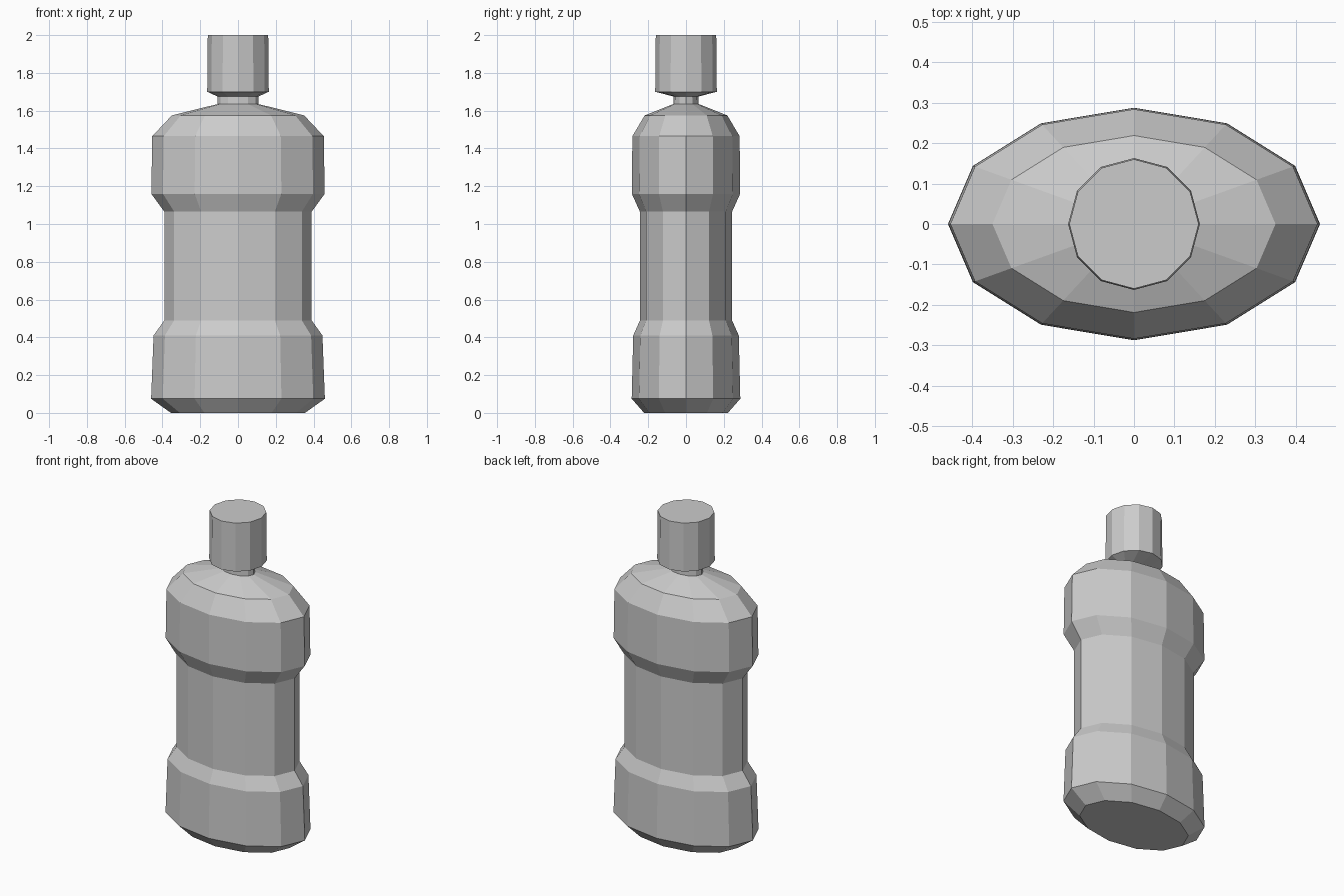
import bpy, bmesh
from math import cos, sin, pi

if "Cube" in bpy.data.objects:
    bpy.data.objects.remove(bpy.data.objects["Cube"])

SIDES = 12


def loft(name, rings, close_bottom=False, close_top=False):
    """Flat-shaded stack of elliptical rings given as (rx, ry, z)."""
    bm = bmesh.new()
    loops = [[bm.verts.new((rx * cos(2 * pi * i / SIDES), ry * sin(2 * pi * i / SIDES), z))
              for i in range(SIDES)] for rx, ry, z in rings]
    for lo, hi in zip(loops, loops[1:]):
        for i in range(SIDES):
            j = (i + 1) % SIDES
            bm.faces.new((lo[i], lo[j], hi[j], hi[i]))
    if close_bottom:
        bm.faces.new(loops[0][::-1])
    if close_top:
        bm.faces.new(loops[-1])
    mesh = bpy.data.meshes.new(name)
    bm.to_mesh(mesh)
    bm.free()
    obj = bpy.data.objects.new(name, mesh)
    bpy.context.collection.objects.link(obj)
    return obj


# Oval body: base, lower bulge, waist, upper bulge, shoulders and neck
RATIO = 0.625
NECK = (0.108, 0.066, 1.675)
profile = [(0.355, 0.0), (0.46, 0.075), (0.447, 0.41), (0.39, 0.49), (0.39, 1.065),
           (0.459, 1.16), (0.454, 1.465), (0.35, 1.575), (0.108, 1.635)]
loft("bottle_body", [(r, r * RATIO, z) for r, z in profile] + [NECK], close_bottom=True)

# Round cap flaring out from the neck
loft("bottle_cap", [NECK, (0.163, 0.163, 1.70), (0.16, 0.16, 2.0)], close_top=True)
